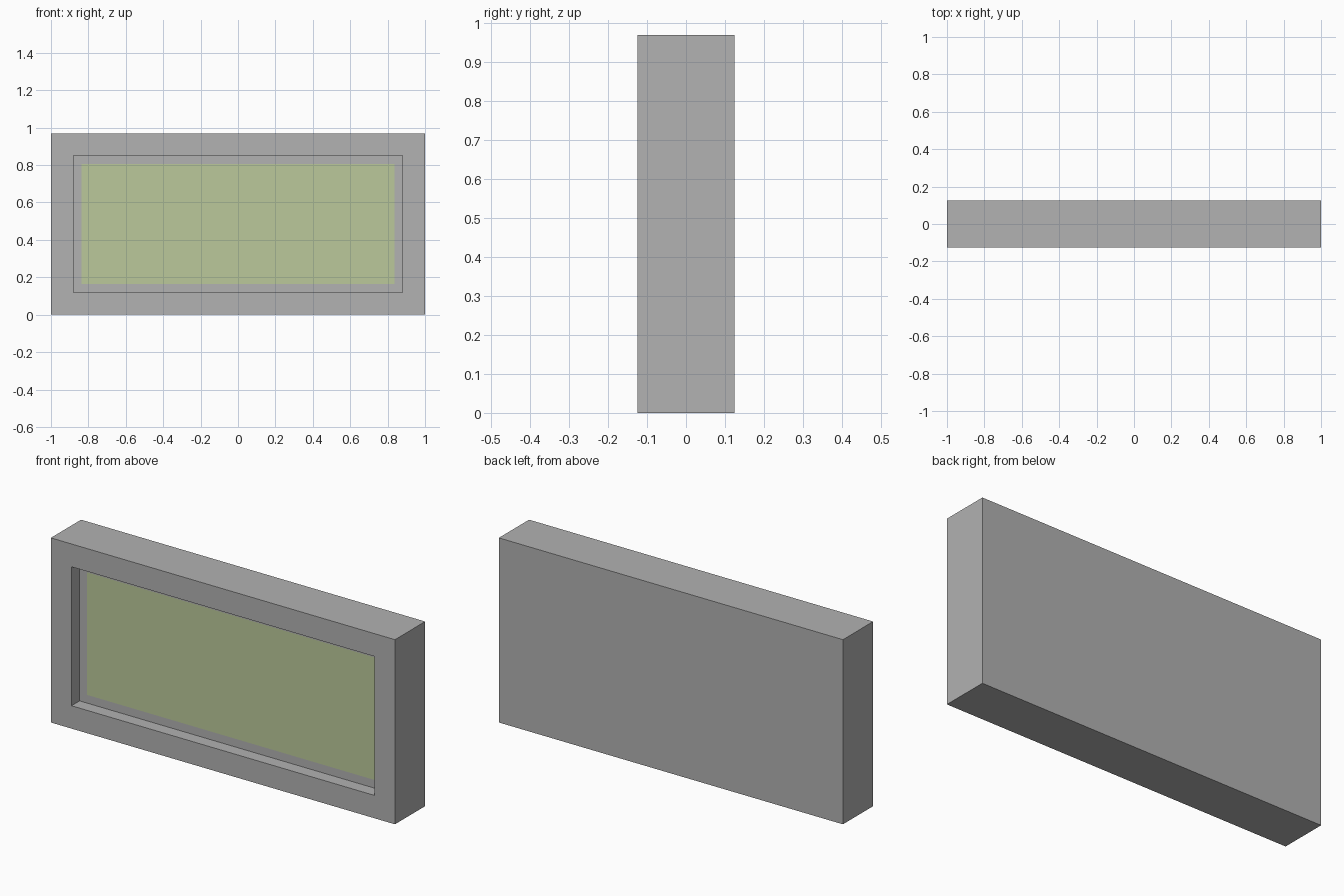
import bpy
import bmesh
from mathutils import Vector

cube = bpy.data.objects.get("Cube")
if cube:
    bpy.data.objects.remove(cube, do_unlink=True)

WIDTH, DEPTH, HEIGHT = 2.0, 0.25, 0.97
BORDER = 0.12      # frame width around the recess
RECESS = 0.067     # depth of the recess
MARGIN = 0.043     # grey rim around the screen


def make_material(name, rgb):
    mat = bpy.data.materials.new(name)
    mat.use_nodes = True
    colour = (*rgb, 1.0)
    mat.diffuse_color = colour
    mat.node_tree.nodes["Principled BSDF"].inputs["Base Color"].default_value = colour
    return mat


grey = make_material("casing grey", (0.445, 0.445, 0.445))
green = make_material("screen pale green", (0.497, 0.584, 0.328))

# Casing block standing on the ground
bm = bmesh.new()
bmesh.ops.create_cube(bm, size=1.0)
bmesh.ops.scale(bm, vec=(WIDTH, DEPTH, HEIGHT), verts=bm.verts)
bmesh.ops.translate(bm, vec=(0, 0, HEIGHT / 2), verts=bm.verts)
bm.normal_update()
front = min(bm.faces, key=lambda f: f.normal.y)

# Frame border, then the walls of the recess
bmesh.ops.inset_region(bm, faces=[front], thickness=BORDER, use_even_offset=True)
pushed = bmesh.ops.extrude_discrete_faces(bm, faces=[front])["faces"]
floor = pushed[0]
bmesh.ops.translate(bm, vec=Vector((0, RECESS, 0)), verts=floor.verts)
bm.normal_update()

# Screen set into the recess floor
bmesh.ops.inset_region(bm, faces=[floor], thickness=MARGIN, use_even_offset=True)
floor.material_index = 1
bmesh.ops.recalc_face_normals(bm, faces=bm.faces)

mesh = bpy.data.meshes.new("display_panel")
bm.to_mesh(mesh)
bm.free()
mesh.materials.append(grey)
mesh.materials.append(green)
panel = bpy.data.objects.new("display_panel", mesh)
bpy.context.collection.objects.link(panel)
